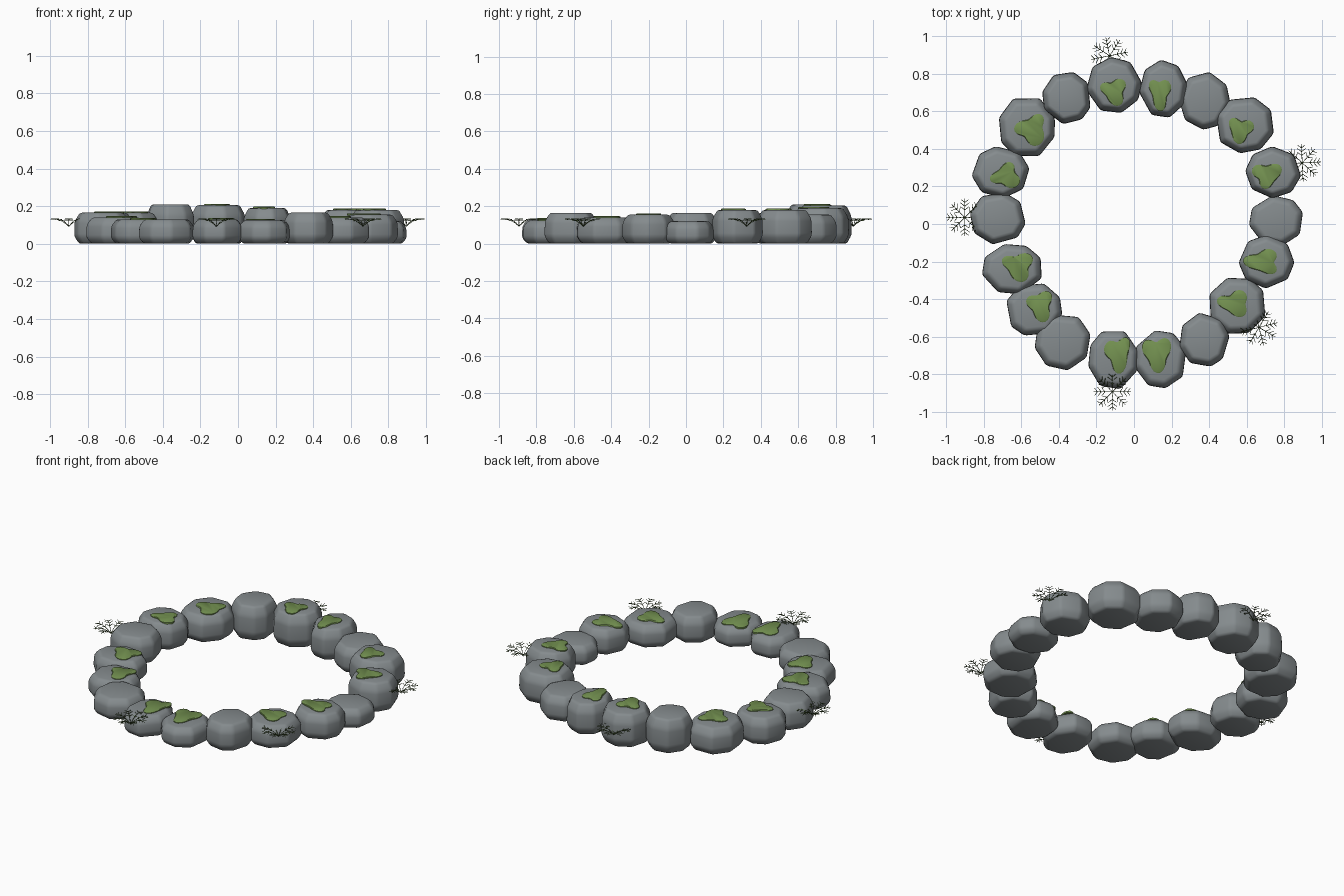
import bpy, bmesh, math, random
from mathutils import Vector

if "Cube" in bpy.data.objects:
    bpy.data.objects.remove(bpy.data.objects["Cube"])

random.seed(4)


def material(name, rgb):
    m = bpy.data.materials.new(name)
    m.diffuse_color = (*rgb, 1)
    m.use_nodes = True
    m.node_tree.nodes["Principled BSDF"].inputs["Base Color"].default_value = m.diffuse_color
    return m


STONE = material("grey stone", (0.235, 0.26, 0.27))
MOSS = material("moss green", (0.17, 0.28, 0.08))
FERN = material("dark fern green", (0.06, 0.10, 0.03))


def finish(bm, name, mat, smooth=None):
    bmesh.ops.recalc_face_normals(bm, faces=bm.faces)
    me = bpy.data.meshes.new(name)
    bm.to_mesh(me)
    bm.free()
    me.materials.append(mat)
    ob = bpy.data.objects.new(name, me)
    bpy.context.collection.objects.link(ob)
    if smooth:
        bpy.ops.object.select_all(action='DESELECT')
        ob.select_set(True)
        bpy.context.view_layer.objects.active = ob
        bpy.ops.object.shade_smooth_by_angle(angle=math.radians(smooth))
    return ob


def loft(bm, rings):
    """Skin closed rings of points and cap both ends."""
    vs = [[bm.verts.new(p) for p in r] for r in rings]
    n = len(vs[0])
    for a, b in zip(vs, vs[1:]):
        for i in range(n):
            j = (i + 1) % n
            bm.faces.new((a[i], a[j], b[j], b[i]))
    bm.faces.new(vs[0][::-1])
    bm.faces.new(vs[-1])


def fit(pts, hx, hy):
    """Scale an outline to the given half sizes, centred on the origin."""
    xs, ys = [p[0] for p in pts], [p[1] for p in pts]
    mx, my = (max(xs) + min(xs)) / 2, (max(ys) + min(ys)) / 2
    sx, sy = 2 * hx / (max(xs) - min(xs)), 2 * hy / (max(ys) - min(ys))
    return [((x - mx) * sx, (y - my) * sy) for x, y in pts]


def stone(i, cx, cy, hx, hy, h):
    n = 8
    start = random.uniform(0, 0.8)
    angles = [start + 2 * math.pi * (k + random.uniform(-.16, .16)) / n for k in range(n)]
    out = fit([(math.cos(a), math.sin(a)) for a in angles], hx * 1.03, hy * 1.03)
    bm = bmesh.new()
    loft(bm, [[(cx + x * s, cy + y * s, h * t) for x, y in out]
              for s, t in ((.82, 0), (1, .24), (.98, .74), (.79, 1))])
    bmesh.ops.bevel(bm, geom=bm.edges[:], offset=0.013, segments=2, profile=0.5,
                    affect='EDGES', clamp_overlap=True)
    finish(bm, f"stone_{i}", STONE, 35)


# ring of stones: centre x, y, half sizes x, y, height
stones = [
    (-.106, .74, .145, .145, .205), (.155, .72, .125, .15, .19),
    (.375, .655, .135, .15, .155), (.59, .525, .15, .145, .18),
    (.74, .275, .145, .135, .18), (.755, .02, .14, .13, .12),
    (.705, -.20, .145, .14, .155), (.55, -.435, .145, .145, .14),
    (.375, -.615, .13, .14, .165), (.14, -.72, .135, .15, .125),
    (-.11, -.725, .13, .15, .13), (-.38, -.63, .145, .145, .13),
    (-.53, -.455, .145, .135, .13), (-.65, -.24, .155, .13, .14),
    (-.725, .03, .145, .135, .165), (-.71, .275, .15, .135, .165),
    (-.57, .515, .145, .15, .165), (-.36, .67, .125, .135, .21)]
for i, s in enumerate(stones):
    stone(i, *s)

# moss patches: stone index -> centre x, y, half sizes x, y, direction of long lobe
moss = {0: (-.112, .70, .069, .072, -75), 1: (.138, .683, .059, .083, -90),
        3: (.572, .495, .067, .069, -100), 4: (.707, .253, .08, .067, 30),
        6: (.67, -.20, .09, .067, 180), 7: (.521, -.423, .08, .072, -65),
        9: (.12, -.70, .077, .093, -85), 10: (-.09, -.70, .069, .096, -80),
        12: (-.505, -.44, .069, .083, -75), 13: (-.62, -.232, .083, .077, -80),
        15: (-.686, .26, .08, .069, -45), 16: (-.558, .50, .08, .085, -65)}
for i, (cx, cy, hx, hy, deg) in moss.items():
    phi = math.radians(deg)
    pts = []
    for k in range(36):
        a = 2 * math.pi * k / 36
        r = 1 + .24 * math.cos(3 * (a - phi)) + .12 * math.cos(a - phi) + .04 * math.sin(5 * a + i)
        pts.append((r * math.cos(a), r * math.sin(a)))
    out = fit(pts, hx, hy)
    h = stones[i][4]
    bm = bmesh.new()
    loft(bm, [[(cx + x * s, cy + y * s, z) for x, y in out]
              for s, z in ((1, h - .006), (1, h + .004), (.94, h + .007))])
    finish(bm, f"moss_{i}", MOSS, 40)


def bar(bm, a, b, w):
    """Thin tapered three-sided stalk from a to b."""
    d = (b - a).normalized()
    u = d.cross(Vector((0, 0, 1))).normalized()
    v = u.cross(d)
    offs = [u * math.cos(t) + v * math.sin(t) for t in (math.pi / 2, 3.665, 5.76)]
    loft(bm, [[a + o * w for o in offs], [b + o * w * .6 for o in offs]])


# small ferns tucked against the outside of the ring
def fern(i, cx, cy, turn):
    bm = bmesh.new()
    L = .1
    for k in range(8):
        a = turn + 2 * math.pi * k / 8
        d, s = Vector((math.cos(a), math.sin(a), 0)), Vector((-math.sin(a), math.cos(a), 0))

        def at(t):
            z = .092 + .098 * t - .062 * t * t
            return Vector((cx, cy, z)) + d * L * t

        for j in range(5):
            bar(bm, at(j / 5), at((j + 1) / 5), .0024)
        for t, w in ((.4, .022), (.6, .025), (.8, .02)):
            for side in (-1, 1):
                tip = at(t) + s * side * w + d * w * .75 + Vector((0, 0, .003))
                bar(bm, at(t), tip, .0022)
    finish(bm, f"fern_{i}", FERN)


for i, (x, y, t) in enumerate([(-.13, .895, .2), (.895, .325, .05), (.665, -.55, .25),
                               (-.115, -.893, 0), (-.9, .035, 0)]):
    fern(i, x, y, t)
